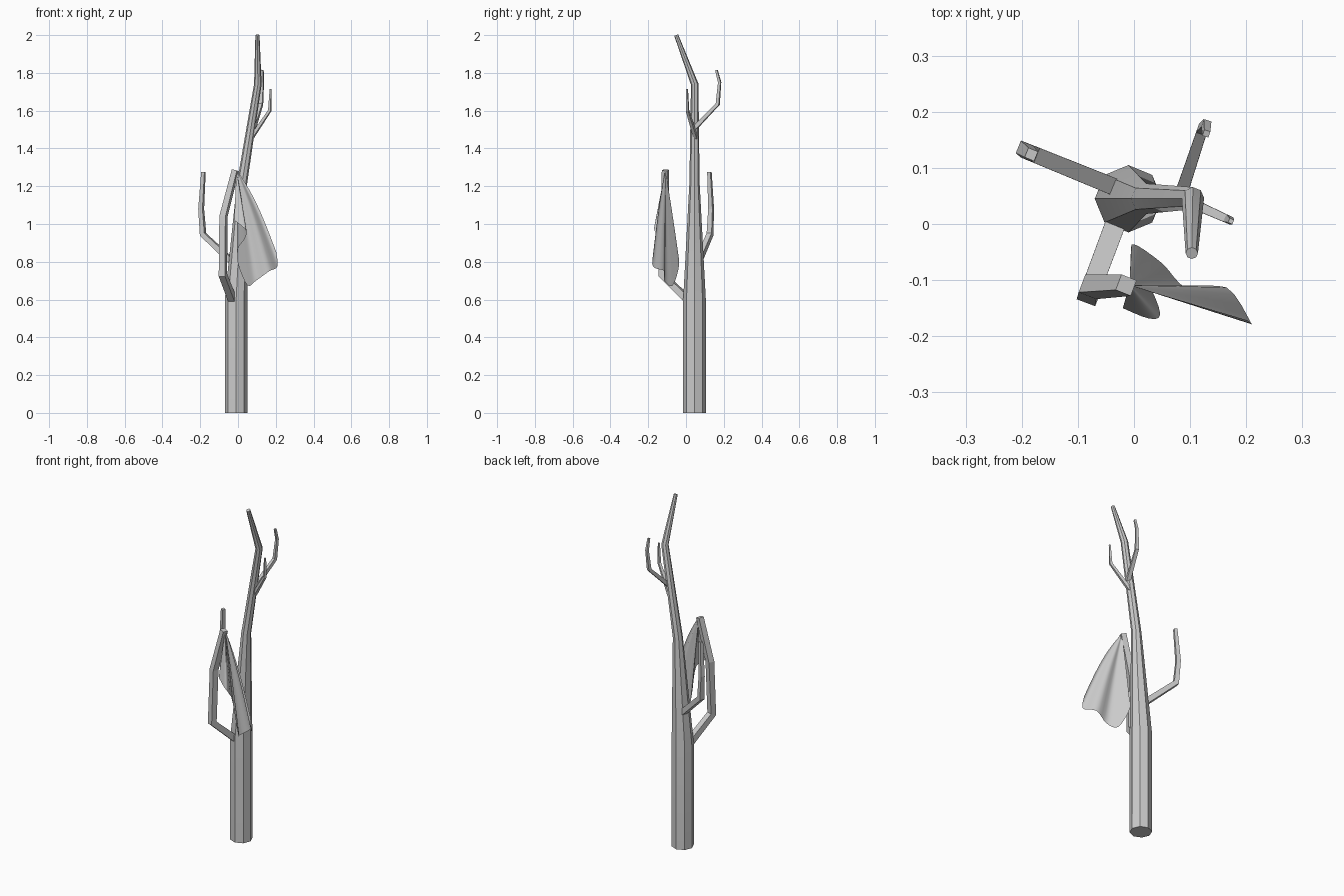
import bpy
from math import cos, sin, tau, radians
from mathutils import Vector

if "Cube" in bpy.data.objects:
    bpy.data.objects.remove(bpy.data.objects["Cube"])


def make_object(name, verts, faces, angle=None):
    mesh = bpy.data.meshes.new(name)
    mesh.from_pydata([tuple(v) for v in verts], [], faces)
    mesh.update()
    ob = bpy.data.objects.new(name, mesh)
    bpy.context.collection.objects.link(ob)
    if angle:
        bpy.ops.object.select_all(action='DESELECT')
        ob.select_set(True)
        bpy.context.view_layer.objects.active = ob
        bpy.ops.object.shade_smooth_by_angle(angle=radians(angle))
    return ob


def limb(name, path, sides, side_dir, angle=None):
    """Tapered tube along (x, y, z, radius) points; side_dir is kept across the tube."""
    pts = [Vector(p[:3]) for p in path]
    u = Vector(side_dir).normalized()
    verts, faces = [], []
    for i, p in enumerate(pts):
        t = Vector((0, 0, 0))
        if i:
            t += (p - pts[i - 1]).normalized()
        if i < len(pts) - 1:
            t += (pts[i + 1] - p).normalized()
        t.normalize()
        a = (u - t * u.dot(t)).normalized()
        b = t.cross(a)
        for k in range(sides):
            w = tau * (k + 0.5 * (sides == 4)) / sides
            verts.append(p + (a * cos(w) + b * sin(w)) * path[i][3])
    for i in range(len(pts) - 1):
        for k in range(sides):
            j = (k + 1) % sides
            faces.append((i * sides + k, i * sides + j,
                          (i + 1) * sides + j, (i + 1) * sides + k))
    n = len(verts)
    faces += [tuple(range(sides))[::-1], tuple(range(n - sides, n))]
    return make_object(name, verts, faces, angle)


# Trunk: straight stump, then a leaning, tapering stem with a bent tip
limb("trunk", [(-0.01, 0.045, 0, 0.06), (-0.01, 0.045, 0.6, 0.06),
               (0.022, 0.045, 1.22, 0.027), (0.105, 0.046, 1.74, 0.020),
               (0.103, -0.052, 2.0, 0.011)], 8, (1, 0, 0), 40)

# Square-section branches
branches = {
    "front_branch": [(-0.022, 0.03, 0.58, 0.026), (-0.08, -0.125, 0.73, 0.025),
                     (-0.077, -0.112, 1.04, 0.024), (-0.014, -0.109, 1.285, 0.021)],
    "left_branch": [(-0.02, 0.06, 0.79, 0.022), (-0.185, 0.127, 0.945, 0.020),
                    (-0.195, 0.133, 1.08, 0.017), (-0.183, 0.124, 1.275, 0.013)],
    "upper_back_branch": [(0.082, 0.048, 1.51, 0.016), (0.122, 0.168, 1.635, 0.013),
                          (0.129, 0.178, 1.75, 0.010), (0.129, 0.161, 1.815, 0.008)],
    "upper_right_branch": [(0.07, 0.052, 1.455, 0.014), (0.168, 0.008, 1.60, 0.010),
                           (0.173, 0.005, 1.715, 0.006)],
}
for name, path in branches.items():
    d = Vector(path[1][:3]) - Vector(path[0][:3])
    limb(name, path, 4, (-d.y, d.x, 0))

# Hanging cloth: a fan of folds from the branch tip to a wavy hem
apex = Vector((-0.008, -0.109, 1.288))
hem = [Vector(p) for p in [
    (-0.02, -0.15, 1.02), (0.025, -0.168, 0.985), (0.046, -0.163, 0.96),
    (0.035, -0.125, 0.92), (0.0, -0.06, 0.87), (0.0, -0.036, 0.79),
    (0.05, -0.07, 0.675), (0.095, -0.115, 0.70), (0.165, -0.113, 0.75),
    (0.208, -0.175, 0.775), (0.203, -0.172, 0.85)]]


def hem_point(s):
    """Catmull-Rom position along the hem, s in 0..1."""
    f = s * (len(hem) - 1)
    i = min(int(f), len(hem) - 2)
    t = f - i
    a, b = hem[max(i - 1, 0)], hem[i]
    c, d = hem[i + 1], hem[min(i + 2, len(hem) - 1)]
    return 0.5 * (2 * b + (c - a) * t + (2 * a - 5 * b + 4 * c - d) * t ** 2
                  + (3 * b - a - 3 * c + d) * t ** 3)


COLS, ROWS = 40, 16
verts, faces = [], []
for r in range(ROWS + 1):
    v = 0.03 + 0.97 * r / ROWS
    for c in range(COLS + 1):
        p = apex.lerp(hem_point(c / COLS), v)
        p.z += 0.04 * sin(v * tau / 2) * (c / COLS) ** 2
        verts.append(p)
for r in range(ROWS):
    for c in range(COLS):
        a = r * (COLS + 1) + c
        faces.append((a, a + 1, a + COLS + 2, a + COLS + 1))
make_object("hanging_cloth", verts, faces, 60)
